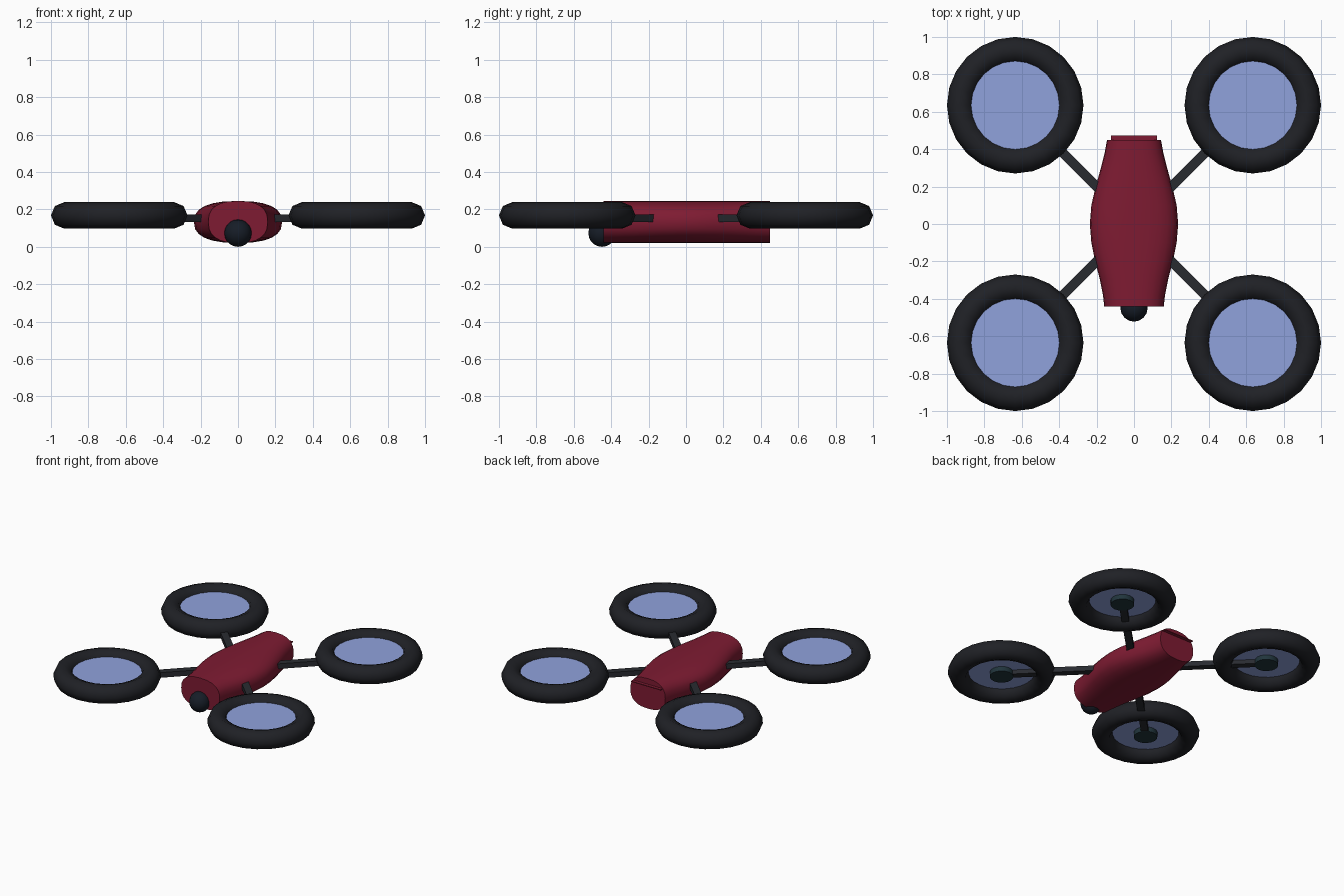
import bpy, bmesh, math
from mathutils import Matrix

if "Cube" in bpy.data.objects:
    bpy.data.objects.remove(bpy.data.objects["Cube"])


def material(name, color):
    m = bpy.data.materials.new(name)
    m.diffuse_color = (*color, 1)
    m.use_nodes = True
    m.node_tree.nodes["Principled BSDF"].inputs["Base Color"].default_value = m.diffuse_color
    return m


RED = material("red_shell", (0.21, 0.011, 0.032))
BLACK = material("black_rubber", (0.014, 0.015, 0.019))
GREY = material("dark_arm", (0.022, 0.024, 0.03))
BLUE = material("rotor_blur", (0.28, 0.36, 0.72))
LENS = material("lens", (0.008, 0.012, 0.02))
TEAL = material("motor", (0.015, 0.035, 0.045))


def finish(name, mat, smooth=40):
    o = bpy.context.object
    o.name = name
    o.data.materials.append(mat)
    bpy.ops.object.shade_smooth_by_angle(angle=math.radians(smooth))
    return o


def cylinder(name, mat, x, y, z0, z1, r, n):
    bpy.ops.mesh.primitive_cylinder_add(
        vertices=n, radius=r, depth=z1 - z0, location=(x, y, (z0 + z1) / 2))
    return finish(name, mat)


def box(name, mat, loc, size, angle=0):
    bpy.ops.mesh.primitive_cube_add(size=1, location=loc, rotation=(0, 0, angle))
    bpy.context.object.scale = size
    bpy.ops.object.transform_apply(location=False, rotation=False, scale=True)
    return finish(name, mat)


# Body: rounded section lofted along y, widest in the middle
stations = [(-0.442, 0.159), (-0.38, 0.166), (-0.29, 0.184), (-0.2, 0.208),
            (-0.1, 0.228), (0, 0.236), (0.1, 0.228), (0.2, 0.205),
            (0.3, 0.177), (0.38, 0.157), (0.45, 0.144)]
N, POWER = 24, 2 / 2.5
bm = bmesh.new()
rings = []
for y, w in stations:
    ring = []
    for i in range(N):
        a = 2 * math.pi * i / N
        c, s = math.cos(a), math.sin(a)
        ring.append(bm.verts.new((
            w * math.copysign(abs(c) ** POWER, c), y,
            0.133 + 0.112 * math.copysign(abs(s) ** POWER, s))))
    rings.append(ring)
for a, b in zip(rings, rings[1:]):
    for i in range(N):
        j = (i + 1) % N
        bm.faces.new((a[i], a[j], b[j], b[i]))
bm.faces.new(rings[0])
bm.faces.new(rings[-1])
bmesh.ops.recalc_face_normals(bm, faces=bm.faces)
mesh = bpy.data.meshes.new("body")
bm.to_mesh(mesh)
bm.free()
body = bpy.data.objects.new("body", mesh)
bpy.context.collection.objects.link(body)
bpy.ops.object.select_all(action='DESELECT')
body.select_set(True)
bpy.context.view_layer.objects.active = body
finish("body", RED)

# Thin lip on the rear face
box("rear_lip", RED, (0, 0.456, 0.2), (0.245, 0.034, 0.006))

# Camera ball under the nose
bpy.ops.mesh.primitive_uv_sphere_add(
    segments=16, ring_count=10, radius=0.073, location=(0, -0.449, 0.073))
finish("camera_ball", LENS, 60)

# Four rotors, each with arm, guard ring, spinning disc and motor
C = 0.635
for sx, side in ((-1, "left"), (1, "right")):
    for sy, end in ((-1, "front"), (1, "back")):
        tag = f"{end}_{side}"
        x, y = sx * C, sy * C
        bpy.ops.mesh.primitive_torus_add(
            location=(x, y, 0.168), major_segments=24, minor_segments=8,
            major_radius=0.2945, minor_radius=0.0705)
        finish(f"{tag}_guard_ring", BLACK, 60)
        cylinder(f"{tag}_rotor_disc", BLUE, x, y, 0.165, 0.197, 0.24, 24)
        cylinder(f"{tag}_motor", TEAL, x, y, 0.13, 0.175, 0.08, 16)
        # diagonal arm from inside the body to the motor
        r0, r1 = 0.14, C * math.sqrt(2)
        m = (r0 + r1) / 2 / math.sqrt(2)
        box(f"{tag}_arm", GREY, (sx * m, sy * m, 0.153),
            (r1 - r0, 0.05, 0.038), math.atan2(sy, sx))
